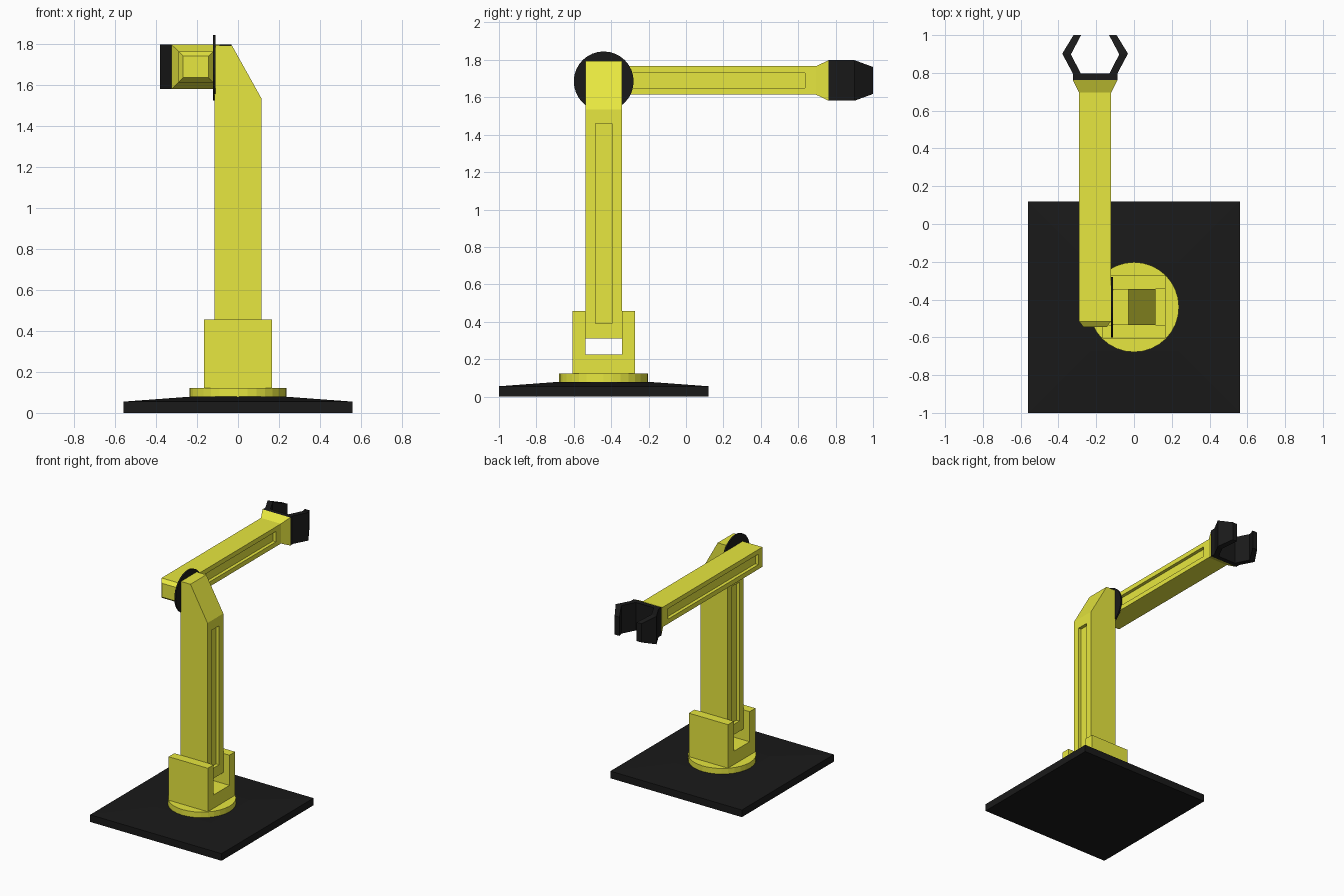
import bpy, bmesh, math
from mathutils import Matrix

if "Cube" in bpy.data.objects:
    bpy.data.objects.remove(bpy.data.objects["Cube"])


def material(name, color):
    m = bpy.data.materials.new(name)
    m.diffuse_color = color
    m.use_nodes = True
    m.node_tree.nodes["Principled BSDF"].inputs["Base Color"].default_value = m.diffuse_color
    return m


YELLOW = material("yellow paint", (0.8, 0.8, 0.05, 1))
BLACK = material("black", (0.01, 0.01, 0.01, 1))
CY = -0.44            # column centre in y
AX, AZ = -0.206, 1.69  # forearm axis


def finish(name, bm, mat):
    bmesh.ops.recalc_face_normals(bm, faces=bm.faces)
    me = bpy.data.meshes.new(name)
    bm.to_mesh(me)
    bm.free()
    me.materials.append(mat)
    ob = bpy.data.objects.new(name, me)
    bpy.context.collection.objects.link(ob)
    return ob


def loft(rings):
    """Closed skin through equal-length rings of points."""
    bm = bmesh.new()
    vs = [[bm.verts.new(p) for p in r] for r in rings]
    n = len(rings[0])
    for a, b in zip(vs, vs[1:]):
        for i in range(n):
            j = (i + 1) % n
            bm.faces.new((a[i], a[j], b[j], b[i]))
    bm.faces.new(vs[0])
    bm.faces.new(vs[-1])
    bmesh.ops.recalc_face_normals(bm, faces=bm.faces)
    return bm


def rect(a0, a1, b0, b1):
    return [(a0, b0), (a1, b0), (a1, b1), (a0, b1)]


def recess_sides(bm, y, z, depth):
    """Sink a rectangular groove into the largest -x and +x faces."""
    for s in (-1, 1):
        bm.normal_update()
        f = max((f for f in bm.faces if f.normal.x * s > 0.99),
                key=lambda f: f.calc_area())
        c = f.calc_center_median()
        bmesh.ops.inset_individual(bm, faces=[f], thickness=0.02)
        for v in f.verts:
            v.co.y = y[v.co.y > c.y]
            v.co.z = z[v.co.z > c.z]
        bm.normal_update()
        bmesh.ops.inset_individual(bm, faces=[f], thickness=0.0001)
        for v in f.verts:
            v.co.x -= s * depth


def disc(name, radius, depth, centre, rot, mat):
    bm = bmesh.new()
    bmesh.ops.create_cone(bm, cap_ends=True, segments=32, radius1=radius,
                          radius2=radius, depth=depth,
                          matrix=Matrix.Translation(centre) @ rot)
    return finish(name, bm, mat)


# Base plate with gently sloped top
plate = [(0, 0.56), (0.055, 0.56), (0.079, 0.235)]
finish("base_plate", loft([[(x, y + CY, z) for x, y in rect(-h, h, -h, h)]
                           for z, h in plate]), BLACK)

# Turntable
disc("turntable", 0.238, 0.047, (0, CY, 0.0985), Matrix(), YELLOW)

# U-shaped fork holding the column
fork = [(-0.606, 0.12), (-0.273, 0.12), (-0.273, 0.457), (-0.343, 0.457),
        (-0.343, 0.225), (-0.536, 0.225), (-0.536, 0.457), (-0.606, 0.457)]
finish("fork_bracket", loft([[(x, y, z) for y, z in fork]
                             for x in (-0.167, 0.167)]), YELLOW)

# Upright column with slanted top and side grooves
column = [(-0.115, 0.31), (0.115, 0.31), (0.115, 1.535), (-0.03, 1.795),
          (-0.115, 1.795)]
bm = loft([[(x, y, z) for x, z in column] for y in (-0.536, -0.343)])
recess_sides(bm, (-0.485, -0.395), (0.39, 1.46), 0.025)
finish("upright_column", bm, YELLOW)

# Elbow joint disc
disc("elbow_disc", 0.16, 0.012, (-0.117, CY, 1.685),
     Matrix.Rotation(math.pi / 2, 4, 'Y'), BLACK)

# Forearm: bevelled rear end, flared wrist, side grooves
stations = [(-0.545, 0.062, 0.053), (-0.515, 0.085, 0.076),
            (0.695, 0.085, 0.076), (0.762, 0.118, 0.108)]
bm = loft([[(AX + x, y, AZ + z) for x, z in rect(-a, a, -b, b)]
           for y, a, b in stations])
recess_sides(bm, (-0.465, 0.635), (1.65, 1.73), 0.025)
finish("forearm", bm, YELLOW)

# Gripper palm
finish("gripper_palm", loft([[(AX + x, y, AZ + z) for x, z in
                              rect(-0.118, 0.118, -0.108, 0.108)]
                             for y in (0.762, 0.797)]), BLACK)

# Two bent gripper fingers: (y outer, y inner, x outer, x inner, half height)
finger = [(0.797, 0.797, 0.118, 0.076, 0.108),
          (0.902, 0.898, 0.174, 0.128, 0.108),
          (1.0, 1.0, 0.114, 0.074, 0.072)]
for side, s in (("left", -1), ("right", 1)):
    rings = [[(AX + s * xo, yo, AZ - h), (AX + s * xi, yi, AZ - h),
              (AX + s * xi, yi, AZ + h), (AX + s * xo, yo, AZ + h)]
             for yo, yi, xo, xi, h in finger]
    finish(side + "_finger", loft(rings), BLACK)
